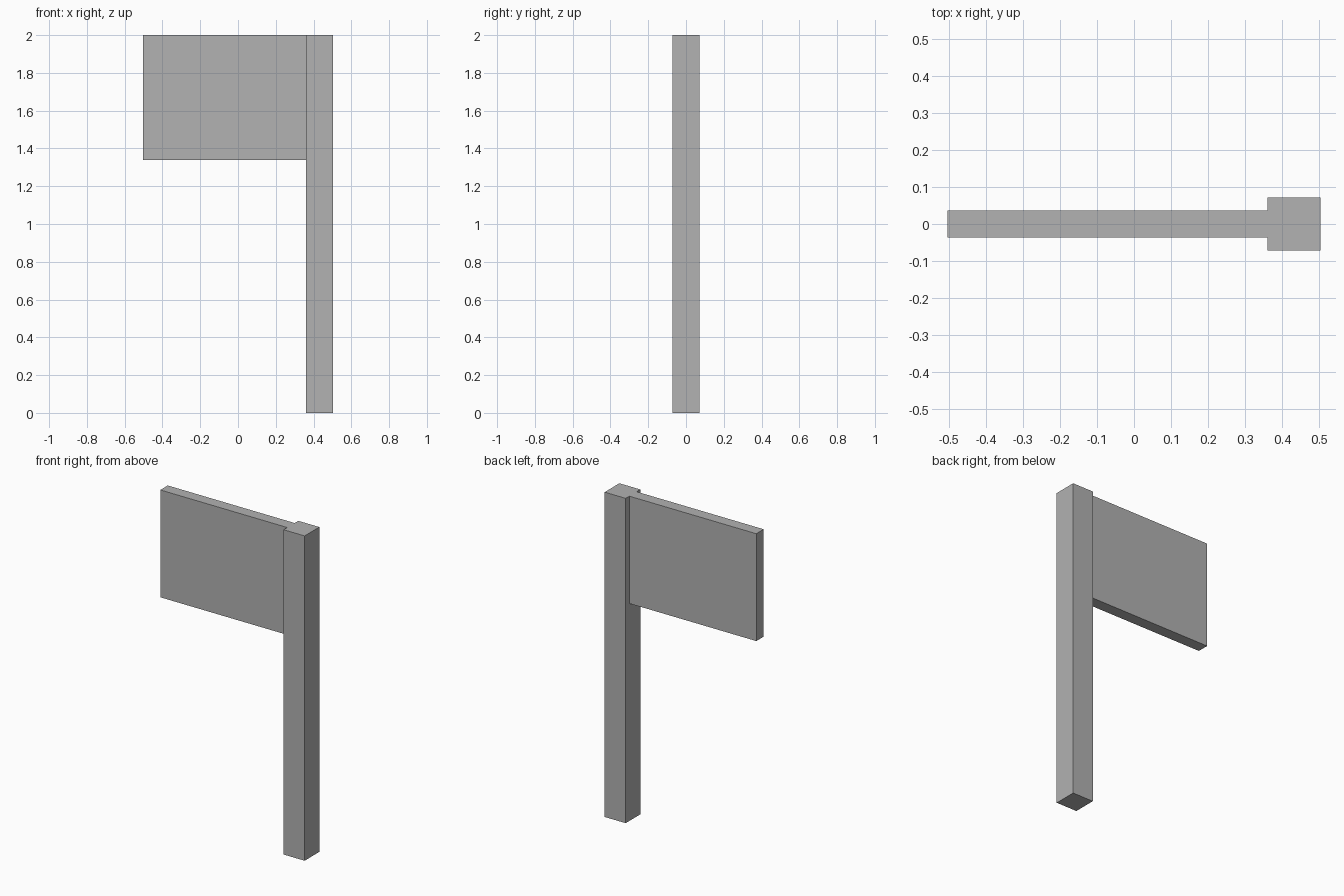
import bpy

# Remove the default cube
default = bpy.data.objects.get("Cube")
if default:
    bpy.data.objects.remove(default, do_unlink=True)

# Single grey material
grey = bpy.data.materials.new("plain grey")
grey.use_nodes = True
colour = (0.445, 0.445, 0.445, 1)
grey.diffuse_color = colour
grey.node_tree.nodes["Principled BSDF"].inputs["Base Color"].default_value = colour


def box(name, low, high):
    """Add a box spanning two opposite corners."""
    centre = [(a + b) / 2 for a, b in zip(low, high)]
    bpy.ops.mesh.primitive_cube_add(size=1, location=centre)
    obj = bpy.context.object
    obj.name = name
    obj.scale = [b - a for a, b in zip(low, high)]
    bpy.ops.object.transform_apply(location=False, rotation=False, scale=True)
    obj.data.materials.append(grey)
    return obj


# Square upright post
box("post", (0.361, -0.0715, 0), (0.504, 0.0715, 2))

# Flat panel butted against the post, flush with its top
box("sign_panel", (-0.504, -0.036, 1.339), (0.361, 0.036, 2))
